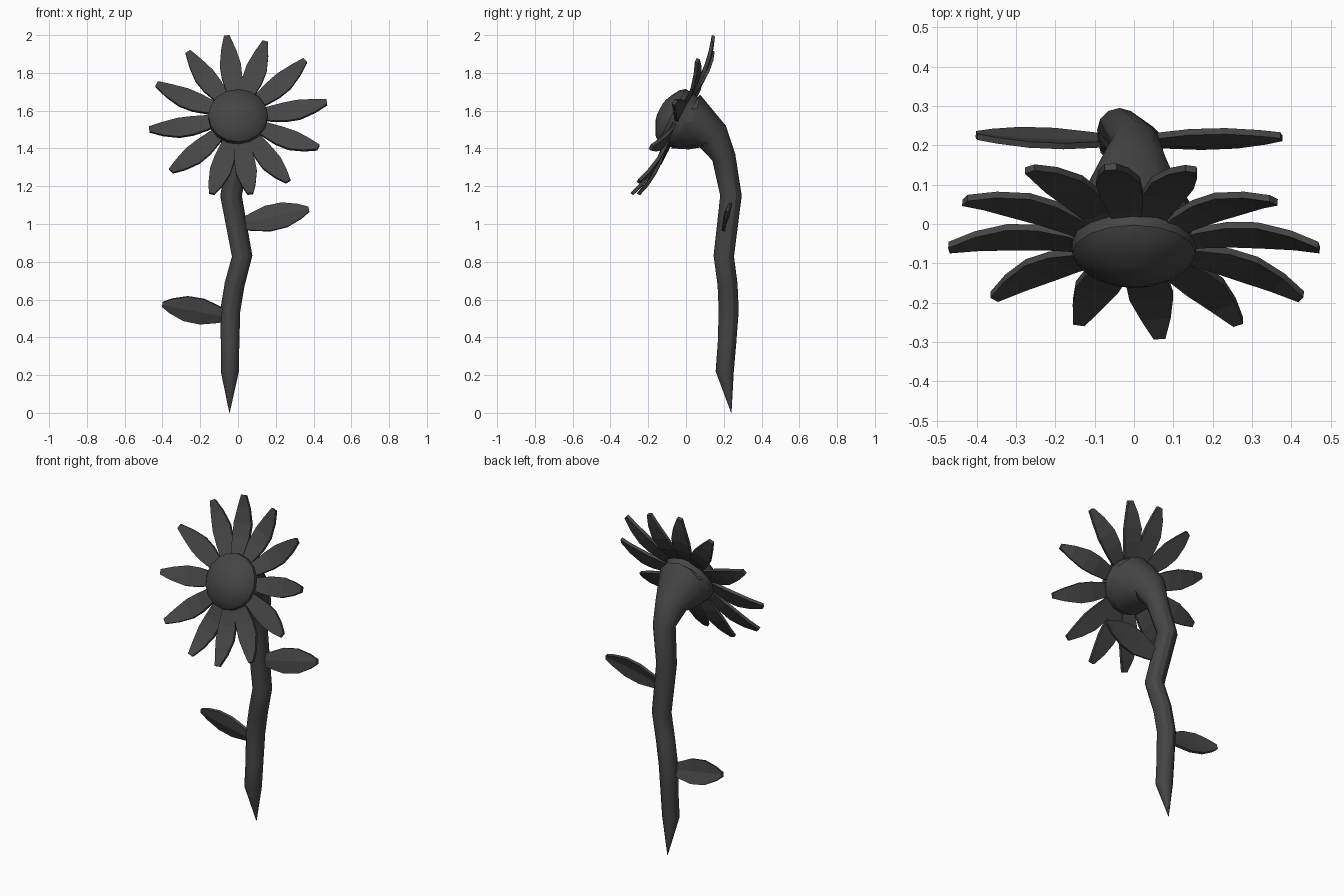
import bpy, bmesh, math
from mathutils import Vector

cube = bpy.data.objects.get("Cube")
if cube:
    bpy.data.objects.remove(cube)

grey = bpy.data.materials.new("dark_grey")
grey.use_nodes = True
grey.diffuse_color = (0.06, 0.06, 0.06, 1)
grey.node_tree.nodes["Principled BSDF"].inputs["Base Color"].default_value = (0.06, 0.06, 0.06, 1)


def loft(name, sections, smooth=None):
    """Skin a list of equal-length point rings, closing both ends."""
    bm = bmesh.new()
    rings = [[bm.verts.new(p) for p in s] for s in sections]
    n = len(rings[0])
    for a, b in zip(rings, rings[1:]):
        for i in range(n):
            j = (i + 1) % n
            bm.faces.new((a[i], a[j], b[j], b[i]))
    bm.faces.new(rings[0][::-1])
    bm.faces.new(rings[-1])
    bmesh.ops.remove_doubles(bm, verts=bm.verts, dist=0.0005)
    bmesh.ops.recalc_face_normals(bm, faces=bm.faces)
    mesh = bpy.data.meshes.new(name)
    bm.to_mesh(mesh)
    bm.free()
    mesh.materials.append(grey)
    obj = bpy.data.objects.new(name, mesh)
    bpy.context.collection.objects.link(obj)
    if smooth:
        bpy.ops.object.select_all(action='DESELECT')
        bpy.context.view_layer.objects.active = obj
        obj.select_set(True)
        bpy.ops.object.shade_smooth_by_angle(angle=math.radians(smooth))


def circle(center, axis, radius, sides):
    u = (Vector((1, 0, 0)) - axis * axis.x).normalized()
    v = axis.cross(u)
    angles = [2 * math.pi * i / sides for i in range(sides)]
    return [center + (u * math.cos(a) + v * math.sin(a)) * radius for a in angles]


def blade(name, base, tip, across, profile, thick, crease, bow=0):
    """Thin creased blade; profile holds (fraction along, half width)."""
    base, tip = Vector(base), Vector(tip)
    along = tip - base
    d = along.normalized()
    side = (across - d * across.dot(d)).normalized()
    face = d.cross(side)
    sections = []
    for t, w in profile:
        c = base + along * t + face * bow * 4 * t * (1 - t)
        top, mid = face * thick / 2, face * crease * w
        sections.append([c - side * w + top, c + mid + top, c + side * w + top,
                         c + side * w - top, c + mid - top, c - side * w - top])
    loft(name, sections)


# Stem: x, y, z, radius from the pointed root to the flared flower base
stem = [(-.045, .24, .0, .001), (-.043, .205, .22, .048), (-.042, .217, .37, .049),
        (-.041, .226, .54, .053), (-.018, .22, .68, .053), (.022, .2, .83, .054),
        (-.037, .238, 1.15, .057), (.005, .2, 1.355, .063),
        (0, .142, 1.462, .09), (0, .045, 1.54, .148), (0, -.006, 1.538, .155)]
axis = Vector((0, -.888, .46)).normalized()
pts = [Vector(s[:3]) for s in stem]
# Ring directions: upright at the root, square to the flower at the top
turns = [(b - a).normalized() for a, b in zip(pts, pts[2:])]
turns[0] = Vector((0, 0, 1))
turns[-1] = Vector((0, -.98, .2))
turns = [turns[0]] + turns + [axis]
loft("stem", [circle(p, t, s[3], 12) for p, t, s in zip(pts, turns, stem)], 30)

# Flower centre: rim and dome turned about the tilted axis
centre = Vector((0, -.075, 1.575))
dome = [(-.08, .15), (-.04, .157), (0, .157), (.025, .137), (.047, .1), (.065, .06), (.072, .03)]
loft("flower_centre", [circle(centre + axis * h, axis, r, 16) for h, r in dome], 35)

# Petals: tip positions, going clockwise from the top
tips = [(-.06, .145, 1.995), (.145, .14, 1.965), (.355, .06, 1.865), (.47, -.06, 1.645),
        (.425, -.185, 1.405), (.265, -.25, 1.225), (.065, -.285, 1.16), (-.14, -.25, 1.16),
        (-.355, -.185, 1.28), (-.47, -.06, 1.5), (-.43, .06, 1.74), (-.265, .14, 1.91)]
petal_profile = [(0, .026), (.2, .042), (.4, .054), (.6, .056), (.82, .038), (1, .015)]
for i, tip in enumerate(tips):
    out = Vector(tip) - centre
    flat = (out - axis * out.dot(axis)).normalized()
    blade(f"petal_{i + 1}", centre - axis * .02 + flat * .09, tip,
          axis.cross(flat), petal_profile, .018, 0, -.032)

# Leaves on opposite sides of the stem
leaf_profile = [(0, .025), (.15, .045), (.4, .07), (.65, .068), (.87, .04), (1, .013)]
blade("left_leaf", (.01, .21, .995), (.375, .222, 1.078), Vector((0, .28, 1)), leaf_profile, .016, .15)
blade("right_leaf", (-.05, .212, .51), (-.4, .225, .575), Vector((0, -.28, 1)), leaf_profile, .016, -.15)
